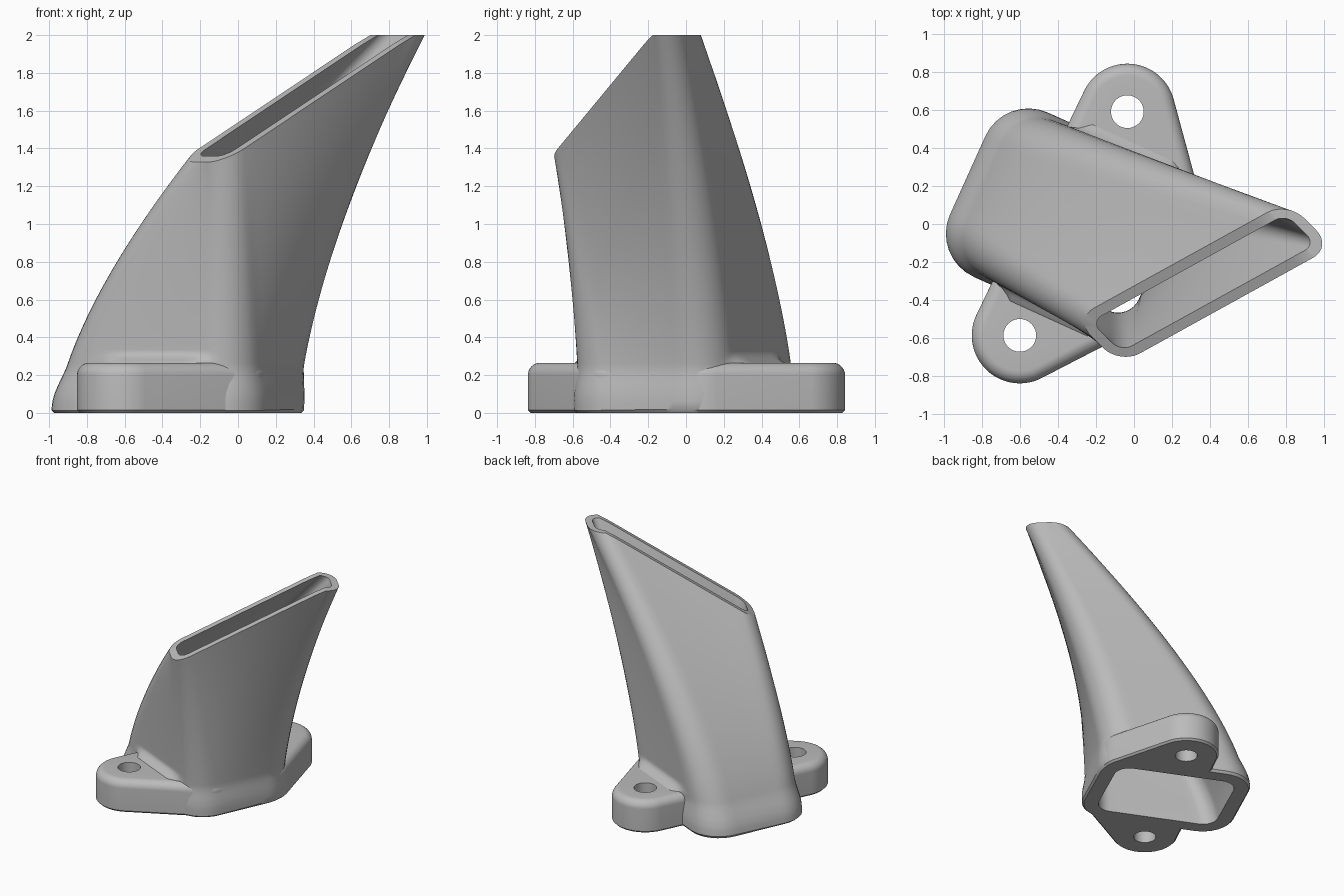
import bpy, bmesh, math
from mathutils import Vector

cube = bpy.data.objects.get("Cube")
if cube:
    bpy.data.objects.remove(cube, do_unlink=True)

grey = bpy.data.materials.new("plain_grey")
grey.use_nodes = True
grey.diffuse_color = (0.5, 0.5, 0.5, 1)
grey.node_tree.nodes["Principled BSDF"].inputs["Base Color"].default_value = grey.diffuse_color

FLANGE_TOP, ROUND = 0.265, 0.065


def make_object(name, rows, closed=False):
    """Skin a stack of equal loops; closed joins last to first, else ends are capped."""
    bm = bmesh.new()
    loops = [[bm.verts.new(p) for p in row] for row in rows]
    n = len(loops[0])
    pairs = list(zip(loops, loops[1:]))
    if closed:
        pairs.append((loops[-1], loops[0]))
    else:
        bm.faces.new(loops[0][::-1])
        bm.faces.new(loops[-1])
    for a, b in pairs:
        for i in range(n):
            j = (i + 1) % n
            bm.faces.new((a[i], a[j], b[j], b[i]))
    bmesh.ops.recalc_face_normals(bm, faces=bm.faces)
    mesh = bpy.data.meshes.new(name)
    bm.to_mesh(mesh)
    bm.free()
    mesh.materials.append(grey)
    obj = bpy.data.objects.new(name, mesh)
    bpy.context.collection.objects.link(obj)
    return obj


def ring(angle, a0, a1, b0, b1, r, inset, shear=0, seg=8, div=12):
    """Rounded rectangle, slanted by shear and turned by angle, as 2D points."""
    e1 = Vector((math.cos(angle), math.sin(angle)))
    e2 = Vector((-e1.y, e1.x))
    mid = (b0 + b1) / 2
    corners = [(a1 - r, b0 + r), (a1 - r, b1 - r), (a0 + r, b1 - r), (a0 + r, b0 + r)]
    arcs = []
    for k, (a, b) in enumerate(corners):
        arc = []
        for s in range(seg + 1):
            th = math.pi / 2 * (k - 1 + s / seg)
            q = r - inset
            pb = b + q * math.sin(th)
            pa = a + q * math.cos(th) - shear * (pb - mid)
            arc.append(e1 * pa + e2 * pb)
        arcs.append(arc)
    pts = []
    for k, arc in enumerate(arcs):
        nxt = arcs[(k + 1) % 4][0]
        pts += arc + [arc[-1].lerp(nxt, d / div) for d in range(1, div)]
    return pts


def base_ring(inset):
    return ring(math.radians(65.8), -0.57, 0.32, -0.285, 0.875, 0.22, inset)


def mouth_ring(inset):
    return ring(math.radians(28.9), -0.47, 0.81, -0.61, -0.285, 0.12, inset, shear=0.29)


# Flange outline: hull of two bolt lobes and two duct corners
BOLTS = [(-0.035, 0.59), (-0.6, -0.585)]
DISCS = [(Vector(c), 0.252) for c in BOLTS]
DISCS += [(Vector((0.1, 0.1)), 0.25), (Vector((-0.09, -0.335)), 0.24)]
DIRS = [Vector((math.cos(i * math.tau / 144), math.sin(i * math.tau / 144))) for i in range(144)]
SUPPORT = [max(DISCS, key=lambda c: c[0].dot(d) + c[1]) for d in DIRS]
REACH = [c.dot(d) + r for d, (c, r) in zip(DIRS, SUPPORT)]


def hull(inset, z):
    return [(*(c + d * (r - inset)), z) for d, (c, r) in zip(DIRS, SUPPORT)]


def depth_in_hull(p):
    return min(h - p.dot(d) for d, h in zip(DIRS, REACH))


def spread(p, z):
    """Outward flare of the duct: thickened foot, and fillet above the flange."""
    s = min(1, max(0, (z - 0.06) / 0.2))
    foot = 0.028 * (1 - s * s * (3 - 2 * s))
    if not 0.2 < z < FLANGE_TOP + ROUND:
        return foot
    s = max(0, (z - FLANGE_TOP) / ROUND)
    room = max(0, depth_in_hull(p) - 0.05)
    return max(foot, min(ROUND, room) * (1 - s) ** 2)


def duct_row(t, low_inset, top_inset, flare=False):
    """One loop of the duct; t runs from the base (0) to the slanted mouth (1)."""
    low, top = base_ring(low_inset), mouth_ring(top_inset)
    wide = base_ring(low_inset - 1)
    f = max(t, 0) ** 1.5
    row = []
    for a, b, w in zip(low, top, wide):
        p = a.lerp(b, f)
        z = t * min(2.0, 2 - 0.43 * (0.75 - b.x - b.y))
        if flare:
            p = p + (w - a) * spread(p, z)
        row.append((p.x, p.y, z))
    return row


# Duct: outer skin up, inner skin down, joined at both rims
low_steps = [0.01, 0.03, 0.05, 0.075]
fine = [0.1 + 0.008 * i for i in range(20)]
coarse = [0.27 + 0.73 * i / 24 for i in range(25)]
outer = [duct_row(0, 0.015, 0, True)]
outer += [duct_row(t, 0, 0, True) for t in low_steps + fine + coarse]
inner = [duct_row(1 - i / 30, 0.1, 0.055) for i in range(31)]
duct = make_object("duct", outer + inner, closed=True)

# Flange plate with chamfered foot and rounded top edge
rows = [hull(0.015, 0), hull(0, 0.015)]
for i in range(9):
    th = math.pi / 2 * i / 8
    rows.append(hull(ROUND * (1 - math.cos(th)), FLANGE_TOP - ROUND + ROUND * math.sin(th)))
flange = make_object("mounting_flange", rows)

# Cutters for the passage and the bolt holes
cutters = [make_object("passage_cutter", [duct_row(t, 0.04, 0.03) for t in (-0.1, 0, 0.1, 0.2, 0.3)])]
for c in BOLTS:
    circle = [Vector(c) + d * 0.086 for d in DIRS[::3]]
    cutters.append(make_object("bolt_hole_cutter", [[(p.x, p.y, z) for p in circle] for z in (-0.1, 0.5)]))
bpy.context.view_layer.objects.active = flange
for cutter in cutters:
    cutter.hide_render = True
    mod = flange.modifiers.new("cut", "BOOLEAN")
    mod.operation = "DIFFERENCE"
    mod.solver = "EXACT"
    mod.object = cutter
    bpy.ops.object.modifier_apply(modifier=mod.name)
for cutter in cutters:
    bpy.data.objects.remove(cutter, do_unlink=True)

# Smooth shading with crisp rims
for obj in (duct, flange):
    bpy.ops.object.select_all(action="DESELECT")
    obj.select_set(True)
    bpy.context.view_layer.objects.active = obj
    bpy.ops.object.shade_smooth_by_angle(angle=math.radians(35))
